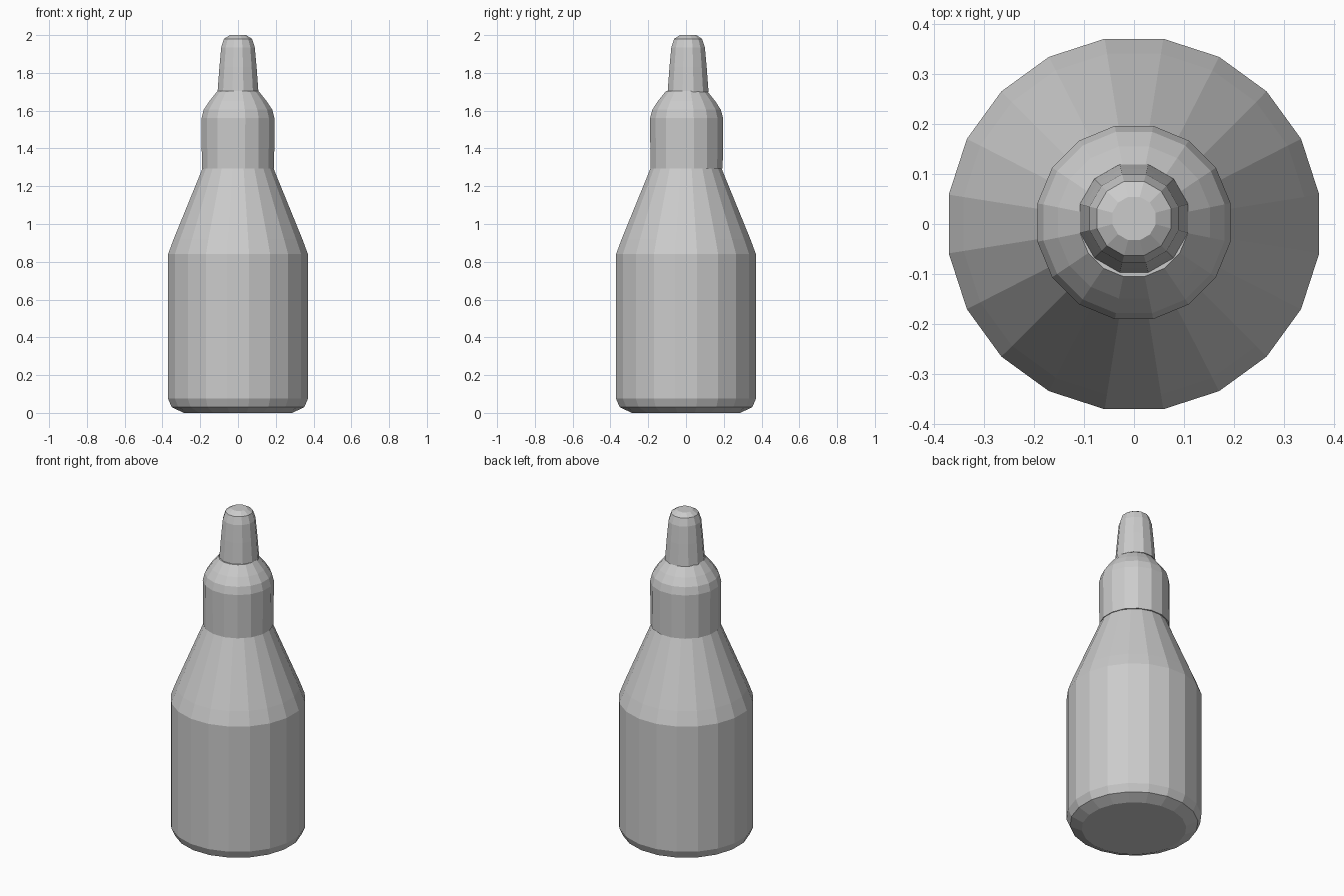
import bpy
import bmesh
from math import cos, sin, pi

default = bpy.data.objects.get("Cube")
if default:
    bpy.data.objects.remove(default, do_unlink=True)

grey = bpy.data.materials.new("plain_grey")
grey.use_nodes = True
colour = (0.6, 0.6, 0.6, 1)
grey.diffuse_color = colour
grey.node_tree.nodes["Principled BSDF"].inputs["Base Color"].default_value = colour


def lathe(name, profile, sides, centre=(0, 0), turn=0.0):
    """Faceted closed solid turned from (radius, height) rings."""
    bm = bmesh.new()
    rings = []
    for radius, z in profile:
        angles = [2 * pi * (i + turn) / sides for i in range(sides)]
        rings.append([bm.verts.new((centre[0] + radius * cos(a),
                                    centre[1] + radius * sin(a), z)) for a in angles])
    for low, high in zip(rings, rings[1:]):
        for i in range(sides):
            j = (i + 1) % sides
            bm.faces.new((low[i], low[j], high[j], high[i]))
    bm.faces.new(rings[0][::-1])
    bm.faces.new(rings[-1])
    mesh = bpy.data.meshes.new(name)
    bm.to_mesh(mesh)
    bm.free()
    mesh.materials.append(grey)
    obj = bpy.data.objects.new(name, mesh)
    bpy.context.collection.objects.link(obj)
    return obj


# Bottle body with chamfered foot and sloping shoulder
lathe("bottle_body", [(0.29, 0), (0.355, 0.03), (0.375, 0.075), (0.375, 0.84),
                      (0.345, 0.92), (0.19, 1.295)], 20, turn=0.5)

# Cap collar with a rounded top
lathe("cap_collar", [(0.195, 1.295), (0.197, 1.56), (0.185, 1.605),
                     (0.155, 1.65), (0.11, 1.705)], 16, (0, 0.003), 0.5)

# Tapered nozzle with a blunt tip
lathe("nozzle", [(0.112, 1.70), (0.102, 1.83), (0.092, 1.935),
                 (0.077, 1.98), (0.045, 2.0)], 12, (0, 0.011), 0.5)
